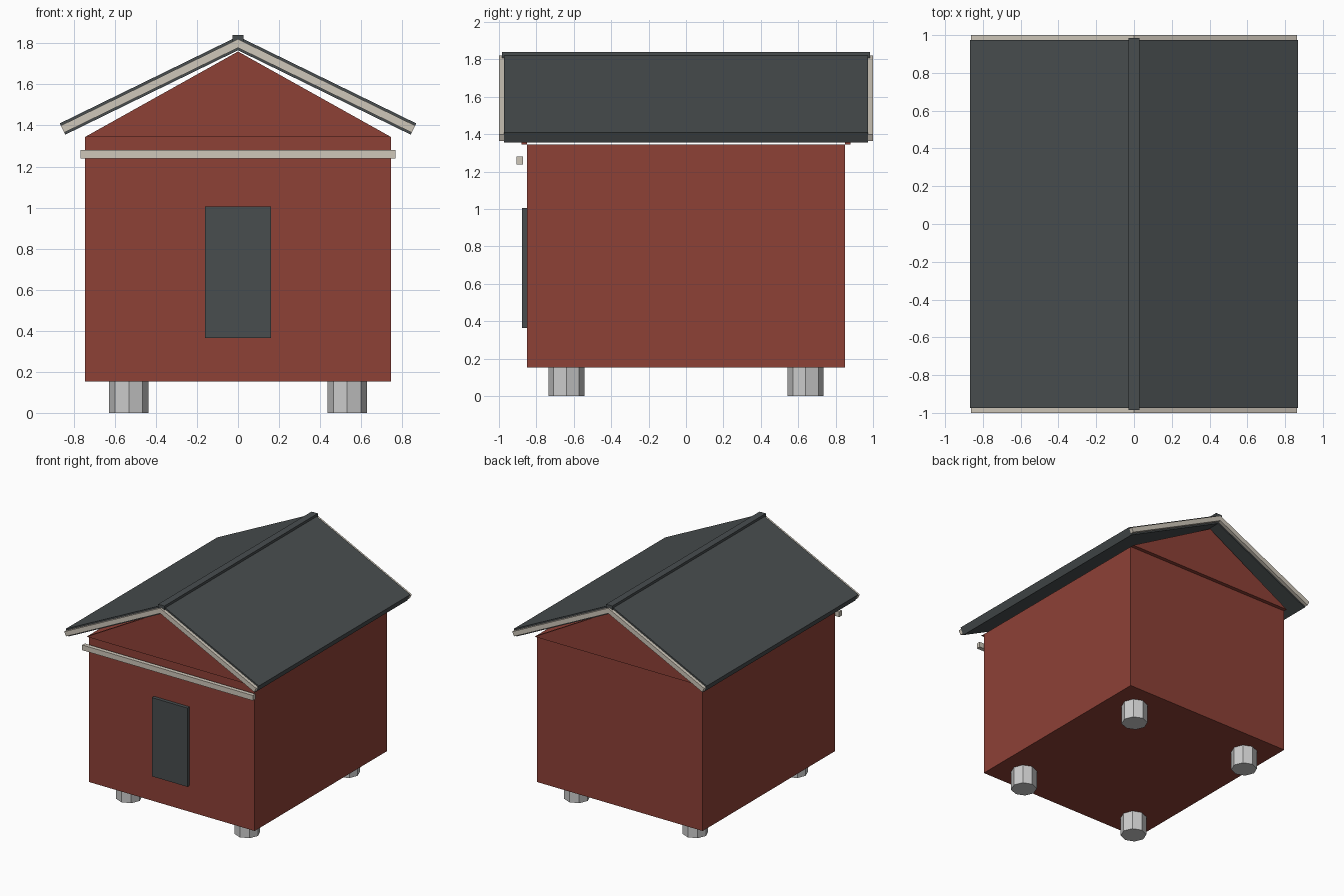
import bpy, bmesh, math

if "Cube" in bpy.data.objects:
    bpy.data.objects.remove(bpy.data.objects["Cube"])


def material(name, rgb):
    m = bpy.data.materials.new(name)
    m.diffuse_color = (*rgb, 1)
    m.use_nodes = True
    m.node_tree.nodes["Principled BSDF"].inputs["Base Color"].default_value = m.diffuse_color
    return m


RED = material("red_paint", (0.27, 0.052, 0.037))
DARK = material("dark_roofing", (0.065, 0.075, 0.078))
CREAM = material("cream_trim", (0.62, 0.57, 0.49))


def extrude(name, profile, y0, y1, mat):
    """Extrude an (x, z) profile along y."""
    bm = bmesh.new()
    face = bm.faces.new([bm.verts.new((x, y0, z)) for x, z in profile])
    new = bmesh.ops.extrude_face_region(bm, geom=[face])["geom"]
    moved = [v for v in new if isinstance(v, bmesh.types.BMVert)]
    bmesh.ops.translate(bm, verts=moved, vec=(0, y1 - y0, 0))
    bmesh.ops.recalc_face_normals(bm, faces=bm.faces)
    me = bpy.data.meshes.new(name)
    bm.to_mesh(me)
    bm.free()
    me.materials.append(mat)
    ob = bpy.data.objects.new(name, me)
    bpy.context.collection.objects.link(ob)
    return ob


def box(name, hx, y0, y1, z0, z1, mat):
    return extrude(name, [(-hx, z0), (hx, z0), (hx, z1), (-hx, z1)], y0, y1, mat)


# Roof line: apex and outer upper corner of the slope
APEX, EAVE_X, EAVE_Z = 1.834, 0.868, 1.41
PITCH = math.atan2(APEX - EAVE_Z, EAVE_X)


def slope_profile(side, d0, d1):
    """Strip parallel to the roof line, between depths d0 and d1 below it."""
    s, c = math.sin(PITCH), math.cos(PITCH)
    return [(0, APEX - d0 / c), (side * (EAVE_X - d0 * s), EAVE_Z - d0 * c),
            (side * (EAVE_X - d1 * s), EAVE_Z - d1 * c), (0, APEX - d1 / c)]


# Body, door and front trim beam
box("walls", 0.745, -0.85, 0.85, 0.152, 1.344, RED)
box("door", 0.16, -0.878, -0.85, 0.365, 1.005, DARK)
box("front_beam", 0.767, -0.905, -0.872, 1.238, 1.28, CREAM)

# Gable panels standing just proud of the walls
gable = [(-0.745, 1.344), (0.745, 1.344), (0, 1.76)]
for label, s in (("front", -1), ("back", 1)):
    extrude(label + "_gable", gable, s * 0.85, s * 0.88, RED)

# Roof slopes with trim boards on both ends
for label, side in (("left", -1), ("right", 1)):
    extrude(label + "_roof", slope_profile(side, 0, 0.061), -0.973, 0.973, DARK)
    for end, s in (("front", -1), ("back", 1)):
        extrude(f"{end}_{label}_bargeboard", slope_profile(side, 0.012, 0.05),
                s * 0.973, s * 1.0, CREAM)

# Ridge cap
box("ridge_cap", 0.028, -0.985, 0.985, 1.807, 1.84, DARK)

# Octagonal feet
for sx in (-1, 1):
    for sy in (-1, 1):
        bpy.ops.mesh.primitive_cylinder_add(
            vertices=8, radius=0.096, depth=0.152,
            location=(sx * 0.532, sy * 0.64, 0.076))
        bpy.context.object.name = "foot"
